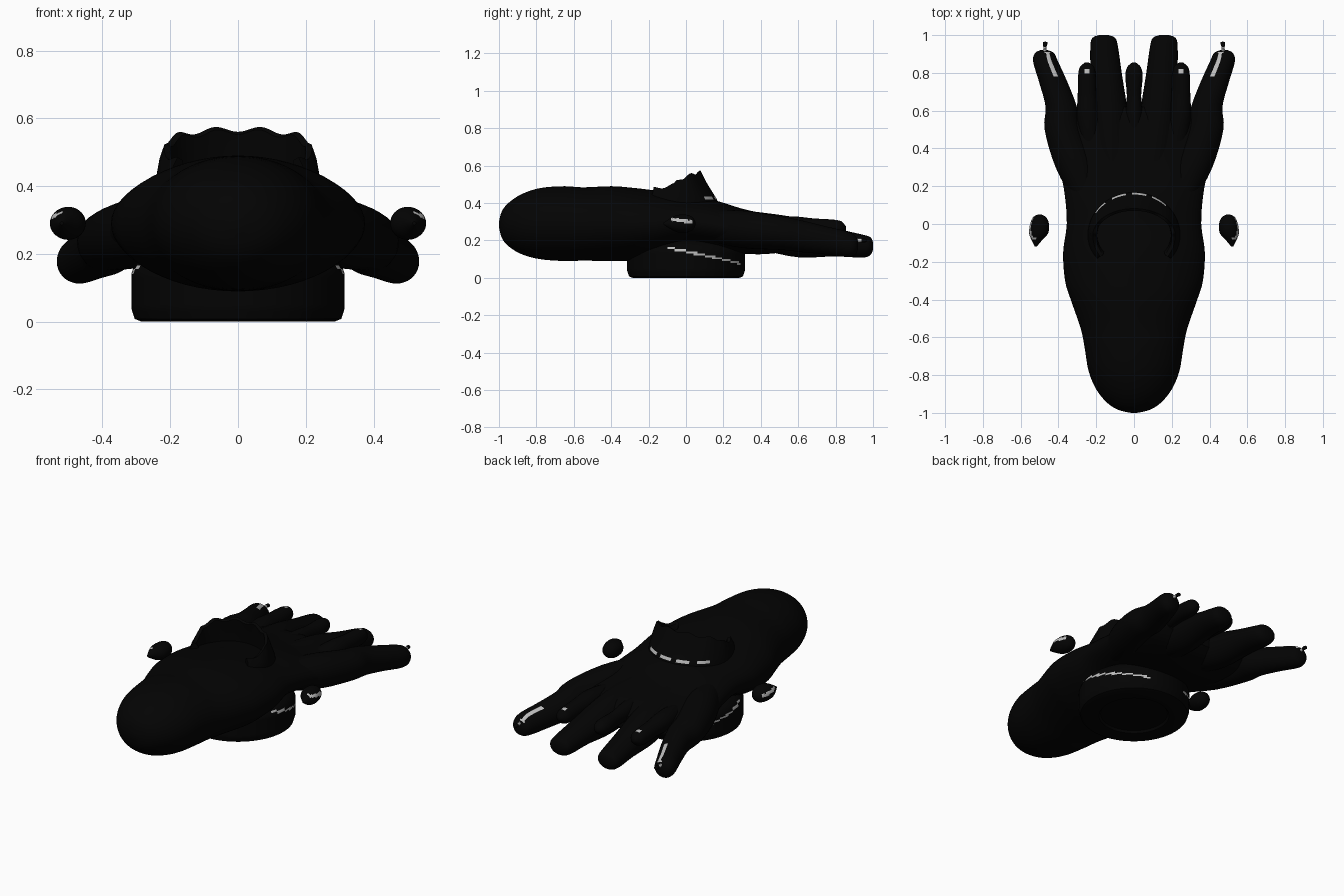
import bpy, bmesh, math

if "Cube" in bpy.data.objects:
    bpy.data.objects.remove(bpy.data.objects["Cube"])

MATS = []
for mat_name, v in (("matte_black", .001), ("pale_grey", .5)):
    m = bpy.data.materials.new(mat_name)
    m.diffuse_color = (v, v, v, 1)
    m.use_nodes = True
    m.node_tree.nodes["Principled BSDF"].inputs["Base Color"].default_value = m.diffuse_color
    MATS.append(m)


def finish(name, bm, pale=None, angle=40):
    """Make the object; faces picked by the pale rule get the grey colour."""
    bmesh.ops.recalc_face_normals(bm, faces=bm.faces)
    bm.normal_update()
    for f in bm.faces:
        if pale and pale(f.calc_center_median(), f.normal):
            f.material_index = 1
    me = bpy.data.meshes.new(name)
    bm.to_mesh(me)
    bm.free()
    ob = bpy.data.objects.new(name, me)
    bpy.context.collection.objects.link(ob)
    for m in MATS if pale else MATS[:1]:
        me.materials.append(m)
    for o in bpy.context.selected_objects:
        o.select_set(False)
    ob.select_set(True)
    bpy.context.view_layer.objects.active = ob
    bpy.ops.object.shade_smooth_by_angle(angle=math.radians(angle))
    return ob


def smooth(keys, steps):
    """Catmull-Rom interpolation between key sections."""
    out = []
    for i in range(len(keys) - 1):
        p = [keys[max(0, min(len(keys) - 1, i + k))] for k in (-1, 0, 1, 2)]
        for s in range(steps):
            t = s / steps
            out.append([0.5 * (2 * b + (c - a) * t + (2*a - 5*b + 4*c - d) * t*t
                               + (3*b - a - 3*c + d) * t**3) for a, b, c, d in zip(*p)])
    return out + [list(keys[-1])]


def loft(name, keys, n=40, steps=4, pale=None):
    """Oval sections (y, x, z, half width, half height) skinned along y."""
    bm = bmesh.new()
    rings = []
    for y, x, z, rx, rz in smooth(keys, steps):
        rings.append([bm.verts.new((x + max(rx, .002) * math.cos(a), y, z + max(rz, .002) * math.sin(a)))
                      for a in (2 * math.pi * k / n for k in range(n))])
    for a, b in zip(rings, rings[1:]):
        for k in range(n):
            bm.faces.new((a[k], a[(k+1) % n], b[(k+1) % n], b[k]))
    bm.faces.new(rings[0])
    bm.faces.new(rings[-1])
    return finish(name, bm, pale)


def mirrored(name, keys, n=24, pale=None):
    for side, s in (("right", 1), ("left", -1)):
        loft(f"{side}_{name}", [(y, s * x, z, rx, rz) for y, x, z, rx, rz in keys], n, 4, pale)


# main body, rounded nose to palm
loft("body", [
    (-1, 0, .285, .015, .015), (-.985, 0, .285, .08, .07), (-.95, 0, .285, .138, .115),
    (-.88, 0, .287, .197, .16), (-.78, 0, .29, .24, .19), (-.65, 0, .29, .262, .2),
    (-.55, 0, .288, .283, .196), (-.4, 0, .29, .335, .2), (-.3, 0, .287, .365, .196),
    (-.15, 0, .29, .375, .175), (0, 0, .297, .356, .14), (.15, 0, .28, .366, .135),
    (.3, 0, .25, .392, .12), (.42, 0, .235, .405, .108), (.55, 0, .23, .38, .085),
    (.62, 0, .23, .28, .04)], 56)

# long splayed fingers, the outer pair with a pale streak near the tip
mirrored("outer_finger", [
    (.1, .24, .28, .07, .08), (.3, .305, .26, .11, .1), (.5, .375, .24, .098, .09),
    (.62, .385, .222, .083, .085), (.75, .427, .2, .075, .075), (.86, .468, .18, .066, .068),
    (.905, .474, .175, .05, .05), (.92, .476, .175, .02, .02)], 36,
    lambda c, n: c.y > .79 and n.z > .5 and abs(abs(c.x) - .42 - .33 * (c.y - .79)) < .012)
mirrored("inner_finger", [
    (.2, .09, .28, .08, .09), (.4, .115, .25, .105, .1), (.6, .132, .215, .098, .105),
    (.8, .148, .19, .083, .075), (.94, .158, .17, .073, .062),
    (.985, .16, .17, .06, .048), (1, .16, .17, .025, .02)])

# claw tips on the outer fingers
mirrored("claw_tip", [(.9, .474, .2, .012, .012), (.93, .472, .2, .008, .01),
                      (.96, .47, .2, .012, .01), (.965, .47, .2, .002, .002)], 10,
         lambda c, n: c.y < .935)

# short fingers between the long ones
mirrored("short_finger", [
    (.35, .22, .26, .05, .05), (.55, .243, .272, .058, .057), (.68, .248, .27, .05, .048),
    (.78, .249, .265, .047, .047), (.83, .249, .265, .038, .038), (.855, .249, .265, .01, .01)], 20,
    lambda c, n: .795 < c.y < .825 and n.z > .96)
loft("middle_finger", [
    (.35, 0, .27, .04, .06), (.55, 0, .275, .045, .05), (.68, 0, .265, .038, .045),
    (.78, 0, .262, .046, .045), (.83, 0, .262, .036, .036), (.855, 0, .262, .01, .01)], 20)

# small side pods with a pale streak on the outer side
mirrored("side_pod", [
    (-.12, .52, .29, .005, .005), (-.09, .515, .29, .025, .025), (-.05, .505, .29, .05, .045),
    (0, .5, .29, .05, .048), (.035, .5, .29, .035, .035), (.05, .5, .29, .01, .01)], 36,
    lambda c, n: -.08 < c.y < .035 and abs(c.x) > .51 and abs(c.z - .302 + .15 * c.y) < .009)

# raised hood: oval collar, high at the back and sinking into the body at the front
bm = bmesh.new()
N = 96
strips = []
for k in range(N + 1):
    a = math.radians(-35 + 250 * k / N)
    c, s = math.cos(a), math.sin(a)
    top = .5 + .068 * max(0, s) ** .55 + .008 * math.cos(10 * a) + .04 * min(0, s)
    q = .65 if s > 0 else .9
    strips.append([bm.verts.new((r * c, -.06 + r * w * s, z)) for r, w, z in (
        (.25, .95, .34), (.243, .93, .42), (.24, .9, .435), (.232, .5 * (q + .85), .2 + top * .54),
        (.218, q, top), (.2, q, top - .008), (.195, .78, .45), (.2, .8, .34))])
for a, b in zip(strips, strips[1:]):
    for i in range(7):
        bm.faces.new((a[i], b[i], b[i+1], a[i+1]))
bm.faces.new(strips[0])
bm.faces.new(strips[-1])
# the pale seam is broken into short dashes round the back
finish("hood", bm, lambda c, n: .42 < c.z < .437 and .06 < c.y and n.y > 0
       and math.sin(60 * c.x) > -.5)

# round pedestal with a shallow ringed underside and a pale slanting seam
bm = bmesh.new()
prof = [(.002, .012), (.19, .012), (.2, 0), (.285, 0), (.305, .008), (.312, .03)]
prof += [(.315, .03 + .01 * i) for i in range(1, 12)]
prof += [(.31, .155), (.304, .165), (.297, .175), (.26, .2), (.002, .22)]
N = 96
rings = [[bm.verts.new((r * math.cos(2 * math.pi * k / N), r * math.sin(2 * math.pi * k / N), z))
          for k in range(N)] for r, z in prof]
for a, b in zip(rings, rings[1:]):
    for k in range(N):
        bm.faces.new((a[k], a[(k+1) % N], b[(k+1) % N], b[k]))
finish("pedestal", bm, lambda c, n: -.1 < c.y < .29 and abs(c.x) > .1
       and c.xy.length > .28 and abs(c.z - .142 + .22 * c.y) < .006)
